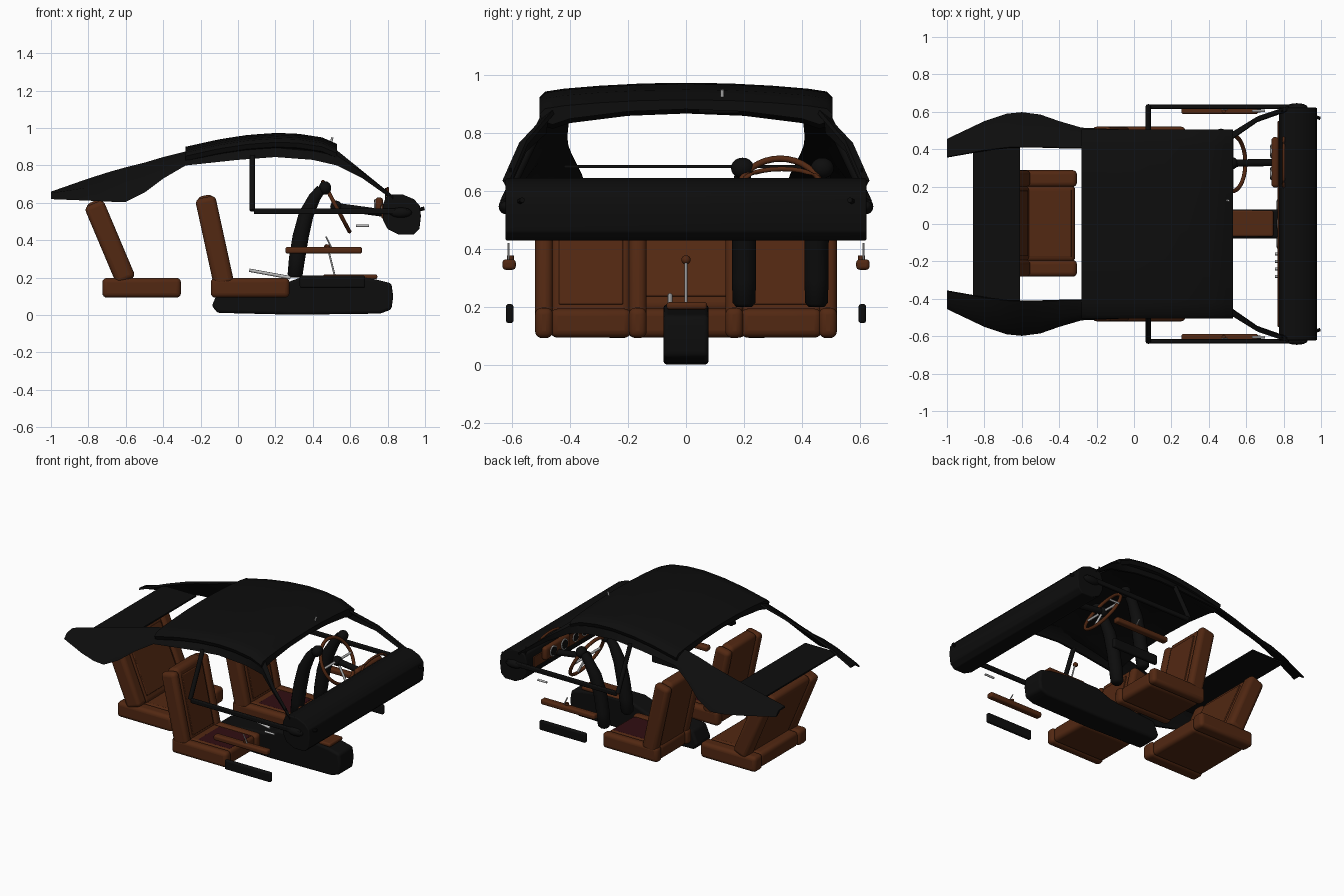
import bpy, bmesh, math
from mathutils import Vector

old = bpy.data.objects.get("Cube")
if old:
    bpy.data.objects.remove(old, do_unlink=True)


def material(name, color):
    m = bpy.data.materials.new(name)
    m.use_nodes = True
    m.diffuse_color = (*color, 1)
    m.node_tree.nodes["Principled BSDF"].inputs["Base Color"].default_value = (*color, 1)
    return m


BLACK = material("black trim", (0.004, 0.004, 0.004))
BROWN = material("brown leather", (0.085, 0.021, 0.006))
MAROON = material("maroon cushion", (0.03, 0.004, 0.006))
SILVER = material("silver metal", (0.5, 0.5, 0.5))


def finish(name, bm, mat, bevel=0, angle=40):
    bmesh.ops.recalc_face_normals(bm, faces=bm.faces)
    me = bpy.data.meshes.new(name)
    bm.to_mesh(me)
    bm.free()
    ob = bpy.data.objects.new(name, me)
    bpy.context.collection.objects.link(ob)
    me.materials.append(mat)
    if bevel:
        mod = ob.modifiers.new("Round", "BEVEL")
        mod.width, mod.segments = bevel, 4
    bpy.ops.object.select_all(action="DESELECT")
    ob.select_set(True)
    bpy.context.view_layer.objects.active = ob
    bpy.ops.object.shade_smooth_by_angle(angle=math.radians(angle))
    return ob


def box(name, loc, size, mat, bevel=0.01, tilt=0):
    bm = bmesh.new()
    bmesh.ops.create_cube(bm, size=1)
    bmesh.ops.scale(bm, vec=size, verts=bm.verts)
    ob = finish(name, bm, mat, bevel)
    ob.location, ob.rotation_euler.y = loc, tilt
    return ob


def loft(name, rings, mat, bevel=0, angle=40):
    """Skin closed rings of points and cap both ends."""
    bm = bmesh.new()
    rows = [[bm.verts.new(p) for p in r] for r in rings]
    n = len(rows[0])
    for a, b in zip(rows, rows[1:]):
        for i in range(n):
            bm.faces.new((a[i], a[(i + 1) % n], b[(i + 1) % n], b[i]))
    bm.faces.new(rows[0])
    bm.faces.new(rows[-1])
    return finish(name, bm, mat, bevel, angle)


def tube(name, pts, radii, mat, sides=14):
    """Round tube along a path with a radius at each point."""
    pts = [Vector(p) for p in pts]
    rings = []
    for i, p in enumerate(pts):
        d = (pts[min(i + 1, len(pts) - 1)] - pts[max(i - 1, 0)]).normalized()
        u = d.cross(Vector((0, 1, 0)) if abs(d.y) < 0.9 else Vector((1, 0, 0))).normalized()
        v = d.cross(u)
        r = radii[i] if isinstance(radii, (list, tuple)) else radii
        turn = [2 * math.pi * k / sides for k in range(sides)]
        rings.append([p + r * (math.cos(t) * u + math.sin(t) * v) for t in turn])
    return loft(name, rings, mat, 0, 50)


def ball(name, loc, r, mat, scale=(1, 1, 1)):
    bm = bmesh.new()
    bmesh.ops.create_uvsphere(bm, u_segments=16, v_segments=10, radius=r)
    bmesh.ops.scale(bm, vec=scale, verts=bm.verts)
    ob = finish(name, bm, mat, 0, 60)
    ob.location = loc
    return ob


def interpolate(points, x):
    for (xa, za), (xb, zb) in zip(points, points[1:]):
        if x <= xb:
            t = (x - xa) / (xb - xa)
            return za + t * (zb - za)
    return points[-1][1]


# Seats: base and tilted back, each with a centre pad and two bolsters
def seat(name, x0, y, width, side, back, tilt, length, pad):
    cx = x0 + 0.205
    inner = width - 2 * side
    box(name + "_base", (cx, y, 0.145), (0.40, inner + 0.02, 0.10), BROWN, 0.025)
    box(name + "_back", (back[0], y, back[1]), (0.09, inner + 0.02, length), BROWN, 0.03, -tilt)
    box(name + "_base_pad", (cx + 0.06, y, 0.192), (0.24, inner - 0.03, 0.008), pad, 0.003)
    for s in (1, -1):
        yy = y + s * (width - side) / 2
        box(name + "_base_bolster", (cx, yy, 0.146), (0.42, side, 0.105), BROWN, 0.024)
        box(name + "_back_bolster", (back[0], yy, back[1]), (0.11, side, length - 0.02), BROWN, 0.026, -tilt)
    forward = Vector((math.cos(tilt), 0, math.sin(tilt))) * 0.046
    box(name + "_back_pad", Vector((back[0], y, back[1])) + forward,
        (0.012, inner - 0.04, length - 0.1), BROWN, 0.005, -tilt)


for s, label in ((1, "left"), (-1, "right")):
    seat(label + "_front_seat", -0.14, s * 0.328, 0.385, 0.062, (-0.125, 0.395), 0.215, 0.5, MAROON)
seat("rear_seat", -0.72, 0.003, 0.57, 0.09, (-0.685, 0.39), 0.40, 0.47, BROWN)

# Roof shell with rounded eaves
crown = [(-0.28, 0.90), (-0.1, 0.94), (0.05, 0.963), (0.2, 0.974), (0.32, 0.97), (0.45, 0.95), (0.53, 0.915)]
half = [(0.15, 0.002), (0.3, 0.01), (0.42, 0.02), (0.485, 0.03), (0.505, 0.05),
        (0.495, 0.075), (0.46, 0.085), (0.4, 0.065), (0.2, 0.04)]
roof = []
for i in range(21):
    x = -0.28 + 0.81 * i / 20
    z = interpolate(crown, x)
    ring = [(x, y, z - d) for y, d in half]
    roof.append([(x, 0, z)] + ring + [(x, 0, z - 0.032)] + [(x, -p[1], p[2]) for p in ring[::-1]])
loft("roof", roof, BLACK, 0, 50)

# Side rails: rear pillar, roof edge and windscreen pillar in one strip
# (x, upper y, upper z, lower y, lower z)
rail = [(-1.0, 0.36, 0.66, 0.455, 0.62), (-0.8, 0.395, 0.73, 0.55, 0.612),
        (-0.68, 0.41, 0.768, 0.59, 0.606), (-0.6, 0.413, 0.79, 0.598, 0.605),
        (-0.5, 0.413, 0.815, 0.585, 0.655), (-0.4, 0.41, 0.845, 0.55, 0.73),
        (-0.28, 0.41, 0.875, 0.515, 0.80), (0, 0.42, 0.91, 0.503, 0.83),
        (0.2, 0.42, 0.92, 0.497, 0.845), (0.4, 0.43, 0.90, 0.495, 0.83),
        (0.53, 0.46, 0.88, 0.495, 0.80), (0.66, 0.55, 0.775, 0.565, 0.735),
        (0.83, 0.61, 0.635, 0.62, 0.615)]
for s in (1, -1):
    rings = []
    for x, yu, zu, yl, zl in rail:
        my, mz = (yu + yl) / 2 + 0.018, (zu + zl) / 2 + 0.012
        rings.append([(x, s * yu, zu), (x, s * my, mz), (x, s * yl, zl),
                      (x, s * (yl - 0.014), zl), (x, s * (my - 0.02), mz - 0.006),
                      (x, s * (yu - 0.005), zu - 0.014)])
    loft("side_rail", rings, BLACK)

# Rear shelf
box("rear_shelf", (-0.735, 0, 0.685), (0.25, 0.84, 0.01), BLACK, 0)

# Dashboard
dash = [(0.775, 0.59), (0.79, 0.63), (0.82, 0.645), (0.88, 0.645), (0.94, 0.62), (0.972, 0.585),
        (0.978, 0.53), (0.97, 0.46), (0.94, 0.43), (0.86, 0.43), (0.80, 0.46), (0.775, 0.51)]
loft("dashboard", [[(x, y, z) for x, z in dash] for y in (-0.622, 0.622)], BLACK, 0.006)
box("dash_panel", (0.773, 0, 0.555), (0.009, 1.1, 0.075), BROWN, 0.002)
box("instrument_cowl", (0.755, 0.33, 0.585), (0.04, 0.27, 0.09), BROWN, 0.018)
arch = [(0.8, 0.33 + 0.13 * math.cos(a), 0.635 + 0.042 * math.sin(a))
        for a in [math.pi * k / 12 for k in range(13)]]
tube("cowl_arch", arch, 0.008, BROWN, 8)
for y, x, r in ((0.39, 0.733, 0.036), (0.27, 0.733, 0.036), (0.1, 0.768, 0.03),
                (0.0, 0.768, 0.03), (-0.1, 0.768, 0.03)):
    z = 0.585 if r > 0.03 else 0.56
    tube("dial_rim", [(x - 0.004, y, z), (x + 0.006, y, z)], r, SILVER, 20)
    tube("dial_face", [(x - 0.006, y, z), (x + 0.004, y, z)], r * 0.82, BLACK, 20)
for y in (-0.16, -0.2, -0.24, -0.28):
    tube("dash_knob", [(0.755, y, 0.55), (0.775, y, 0.55)], 0.008, SILVER, 8)

# Steering wheel, column and stalk
hub = Vector((0.525, 0.325, 0.58))
up = Vector((-0.47, 0, 0.883))
side = Vector((0, 1, 0))
bm = bmesh.new()
rows = []
for i in range(36):
    a = 2 * math.pi * i / 36
    out = math.cos(a) * side + math.sin(a) * up
    axis = up.cross(side)
    rows.append([bm.verts.new(hub + out * (0.15 + 0.011 * math.cos(t)) + axis * 0.011 * math.sin(t))
                 for t in [2 * math.pi * k / 10 for k in range(10)]])
for i, a in enumerate(rows):
    b = rows[(i + 1) % 36]
    for k in range(10):
        bm.faces.new((a[k], a[(k + 1) % 10], b[(k + 1) % 10], b[k]))
finish("steering_wheel_rim", bm, BROWN, 0, 60)
for d in (side, -side, -up):
    tube("wheel_spoke", [hub, hub + d * 0.145], 0.008, SILVER, 8)
ball("wheel_hub", hub, 0.032, BLACK)
tube("steering_column", [hub, (0.78, 0.33, 0.545)], 0.02, BLACK)

# Gloved arms reaching for the wheel
for y0, y1 in ((0.2, 0.195), (0.45, 0.47)):
    path = [(0.305, y0, 0.2), (0.305, y0, 0.215), (0.315, y0, 0.3), (0.335, y0, 0.42),
            (0.365, (y0 + y1) / 2, 0.54), (0.41, y1, 0.63), (0.445, y1, 0.675)]
    tube("arm", path, [0.026, 0.04, 0.043, 0.043, 0.04, 0.032, 0.026], BLACK)
    ball("hand", (0.465, y1, 0.68), 0.042, BLACK, (0.8, 0.95, 0.85))

# Centre console, its pads, gear lever and handbrake
console = [(-0.14, 0.05), (-0.11, 0.012), (0.3, 0.002), (0.76, 0.008), (0.82, 0.03), (0.83, 0.1),
           (0.82, 0.17), (0.74, 0.19), (0.6, 0.21), (0.36, 0.21), (0.25, 0.17), (-0.1, 0.14)]
loft("centre_console", [[(x, y, z) for x, z in console] for y in (-0.078, 0.078)], BLACK, 0.015)
box("console_pad", (0.6, 0.003, 0.205), (0.29, 0.14, 0.025), BROWN, 0.01)
tube("gear_lever", [(0.52, 0, 0.2), (0.48, 0, 0.36)], 0.005, SILVER, 8)
ball("gear_knob", (0.475, 0, 0.363), 0.016, BROWN)
tube("handbrake", [(0.28, -0.055, 0.2), (0.06, -0.055, 0.24)], 0.009, SILVER, 10)

# Door parts on both sides
for s in (1, -1):
    tube("window_post", [(0.077, s * 0.49, 0.85), (0.077, s * 0.628, 0.56)], 0.015, BLACK, 8)
    box("door_sill_bar", (0.50, s * 0.627, 0.555), (0.83, 0.022, 0.03), BLACK, 0.006)
    ball("door_corner", (0.87, s * 0.622, 0.548), 0.03, BLACK, (2, 0.8, 0.9))
    box("door_armrest", (0.458, s * 0.61, 0.347), (0.41, 0.046, 0.036), BROWN, 0.012)
    tube("armrest_knob", [(0.48, s * 0.605, 0.35), (0.48, s * 0.605, 0.378)], 0.012, BROWN, 8)
    box("door_lower_pad", (0.505, s * 0.608, 0.178), (0.35, 0.026, 0.066), BLACK, 0.01)
    tube("window_winder", [(0.5, s * 0.612, 0.36), (0.47, s * 0.612, 0.42)], 0.004, SILVER, 6)
    tube("door_handle", [(0.63, s * 0.605, 0.478), (0.70, s * 0.605, 0.478)], 0.007, SILVER, 8)
    tube("corner_tip", [(0.95, s * 0.58, 0.56), (0.995, s * 0.565, 0.57)], 0.01, BLACK, 6)
    tube("lock_pin", [(0.79, s * 0.61, 0.62), (0.79, s * 0.605, 0.68)], 0.004, BLACK, 6)

# Rear-view mirror
box("mirror", (0.49, 0.115, 0.888), (0.03, 0.145, 0.045), BLACK, 0.014)
tube("mirror_stem", [(0.49, 0.125, 0.9), (0.505, 0.125, 0.95)], 0.006, SILVER, 8)
